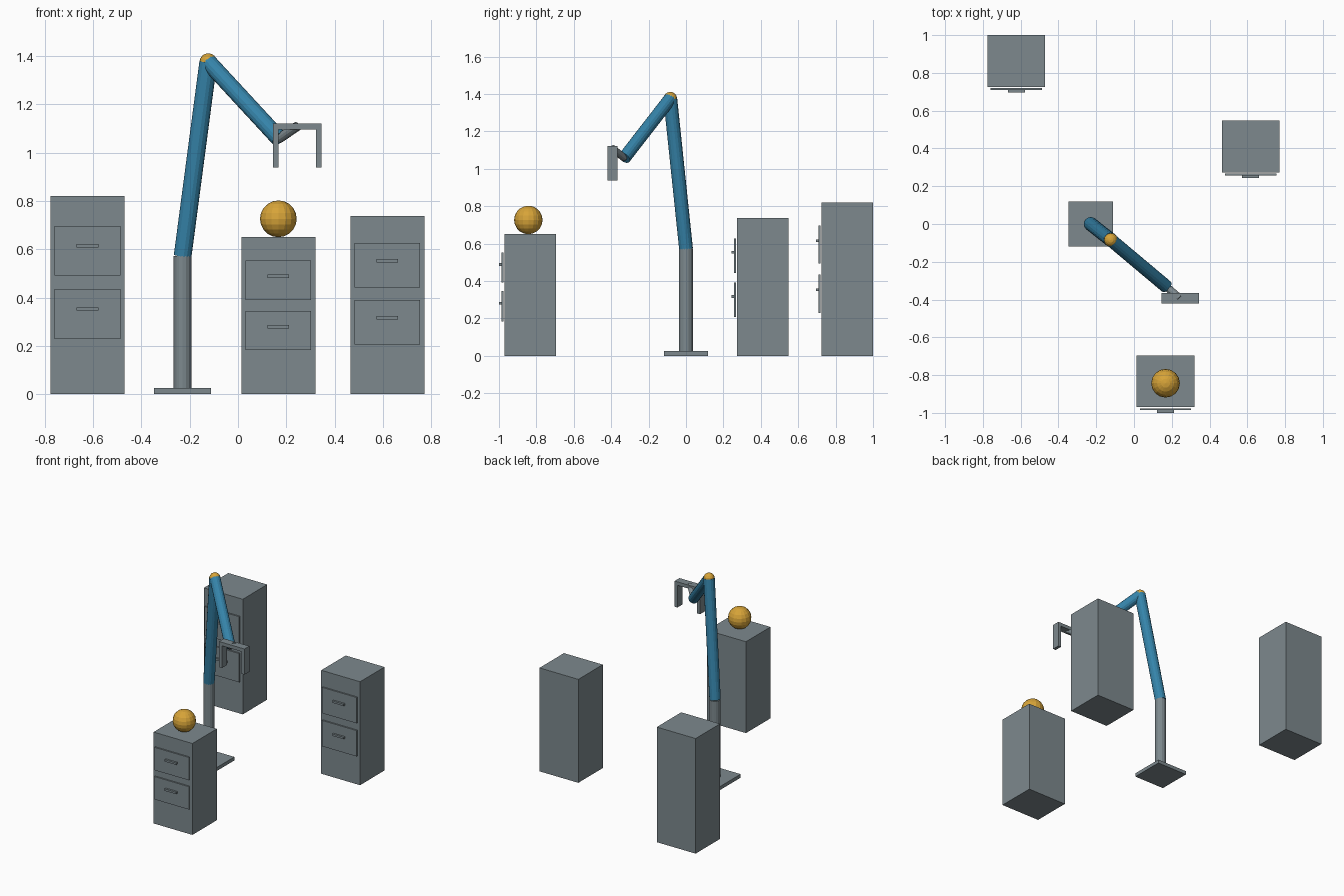
import bpy
from mathutils import Vector

if "Cube" in bpy.data.objects:
    bpy.data.objects.remove(bpy.data.objects["Cube"])


def material(name, rgb):
    m = bpy.data.materials.new(name)
    m.diffuse_color = (*rgb, 1.0)
    m.use_nodes = True
    m.node_tree.nodes["Principled BSDF"].inputs["Base Color"].default_value = m.diffuse_color
    return m


GREY = material("slate grey", (0.205, 0.25, 0.27))
BLUE = material("steel blue", (0.036, 0.23, 0.40))
GOLD = material("golden yellow", (0.68, 0.37, 0.04))


def finish(name, mat):
    ob = bpy.context.object
    ob.name = name
    ob.data.materials.append(mat)
    return ob


def box(name, lo, hi, mat=GREY):
    lo, hi = Vector(lo), Vector(hi)
    bpy.ops.mesh.primitive_cube_add(size=1, location=(lo + hi) / 2)
    ob = finish(name, mat)
    ob.scale = hi - lo
    return ob


def rod(name, start, end, radius, mat, sides=16):
    start, end = Vector(start), Vector(end)
    axis = end - start
    bpy.ops.mesh.primitive_cylinder_add(
        vertices=sides, radius=radius, depth=axis.length, location=(start + end) / 2)
    ob = finish(name, mat)
    ob.rotation_mode = 'QUATERNION'
    ob.rotation_quaternion = axis.to_track_quat('Z', 'Y')
    return ob


def ball(name, centre, radius, segments, rings):
    bpy.ops.mesh.primitive_uv_sphere_add(
        segments=segments, ring_count=rings, radius=radius, location=centre)
    return finish(name, GOLD)


def cabinet(label, x, front, height):
    """Tall body with two floating drawer fronts and slim handles."""
    box(label + "_cabinet", (x - 0.153, front, 0), (x + 0.153, front + 0.275, height))
    for level, mid, grip in (("lower", 0.405, 0.43), ("upper", 0.725, 0.75)):
        z, half, g = mid * height, 0.125 * height, grip * height
        box(f"{label}_{level}_drawer", (x - 0.136, front - 0.016, z - half),
            (x + 0.136, front - 0.006, z + half))
        box(f"{label}_{level}_handle", (x - 0.045, front - 0.03, g - 0.007),
            (x + 0.045, front - 0.016, g + 0.007))


# Three cabinets, one carrying a ball
cabinet("left", -0.623, 0.725, 0.82)
cabinet("right", 0.618, 0.273, 0.737)
cabinet("front", 0.167, -0.97, 0.651)
ball("ball", (0.167, -0.843, 0.726), 0.076, 16, 10)

# Robot arm
SHOULDER = (-0.229, 0.0, 0.573)
ELBOW = (-0.123, -0.084, 1.375)
WRIST = (0.17, -0.33, 1.058)
box("base_plate", (-0.348, -0.118, 0), (-0.111, 0.118, 0.025))
rod("post", (-0.229, 0, 0.02), SHOULDER, 0.037, GREY)
rod("upper_arm", SHOULDER, ELBOW, 0.037, BLUE)
rod("forearm", ELBOW, WRIST, 0.035, BLUE)
ball("elbow_joint", ELBOW, 0.036, 16, 8)
rod("wrist_link", WRIST, (0.245, -0.395, 1.109), 0.02, GREY, 12)

# Gripper: bar with two fingers
box("gripper_bar", (0.145, -0.42, 1.096), (0.345, -0.365, 1.121))
for side, x in (("left", 0.145), ("right", 0.323)):
    box(side + "_finger", (x, -0.42, 0.938), (x + 0.022, -0.365, 1.096))
